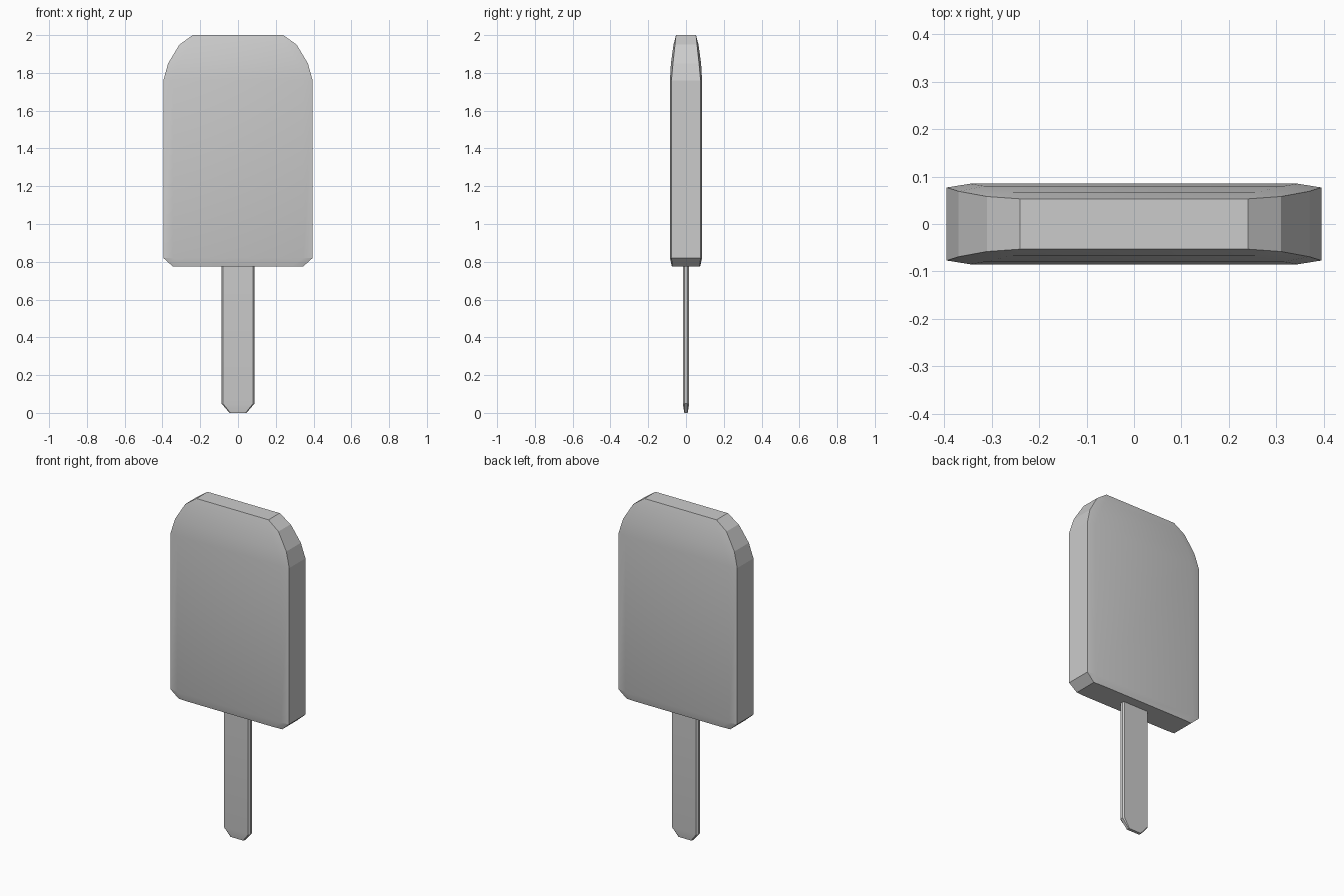
import bpy, bmesh

if "Cube" in bpy.data.objects:
    bpy.data.objects.remove(bpy.data.objects["Cube"])


def loft(name, levels, angle):
    """Stack eight-sided rings; level = (z, side x, side y, face x, face y)."""
    bm = bmesh.new()
    rings = []
    for z, xo, yo, xi, yi in levels:
        quarter = [(xo, yo), (xi, yi)]
        half = quarter + [(-x, y) for x, y in reversed(quarter)]
        outline = half + [(-x, -y) for x, y in half]
        rings.append([bm.verts.new((x, y, z)) for x, y in outline])
    for low, high in zip(rings, rings[1:]):
        for i in range(8):
            j = (i + 1) % 8
            bm.faces.new((low[i], low[j], high[j], high[i]))
    bm.faces.new(rings[0][::-1])
    bm.faces.new(rings[-1])
    bmesh.ops.remove_doubles(bm, verts=bm.verts[:], dist=0.0005)
    bmesh.ops.recalc_face_normals(bm, faces=bm.faces[:])
    mesh = bpy.data.meshes.new(name)
    bm.to_mesh(mesh)
    bm.free()
    obj = bpy.data.objects.new(name, mesh)
    bpy.context.collection.objects.link(obj)
    bpy.ops.object.select_all(action='DESELECT')
    obj.select_set(True)
    bpy.context.view_layer.objects.active = obj
    bpy.ops.object.shade_smooth_by_angle(angle=angle)
    return obj


# Ice block: chamfered base, straight sides, rounded and thinned top
loft("ice_block", [
    (0.775, 0.345, 0.072, 0.285, 0.075),
    (0.82, 0.395, 0.077, 0.345, 0.085),
    (1.76, 0.395, 0.077, 0.345, 0.085),
    (1.85, 0.37, 0.069, 0.315, 0.080),
    (1.95, 0.31, 0.058, 0.255, 0.066),
    (2.0, 0.24, 0.053, 0.24, 0.053),
], 0.26)

# Flat stick with bevelled edges and a tapered tip
loft("stick", [
    (0.0, 0.045, 0.008, 0.04, 0.009),
    (0.05, 0.088, 0.008, 0.08, 0.017),
    (0.80, 0.088, 0.008, 0.08, 0.017),
], 0.4)
